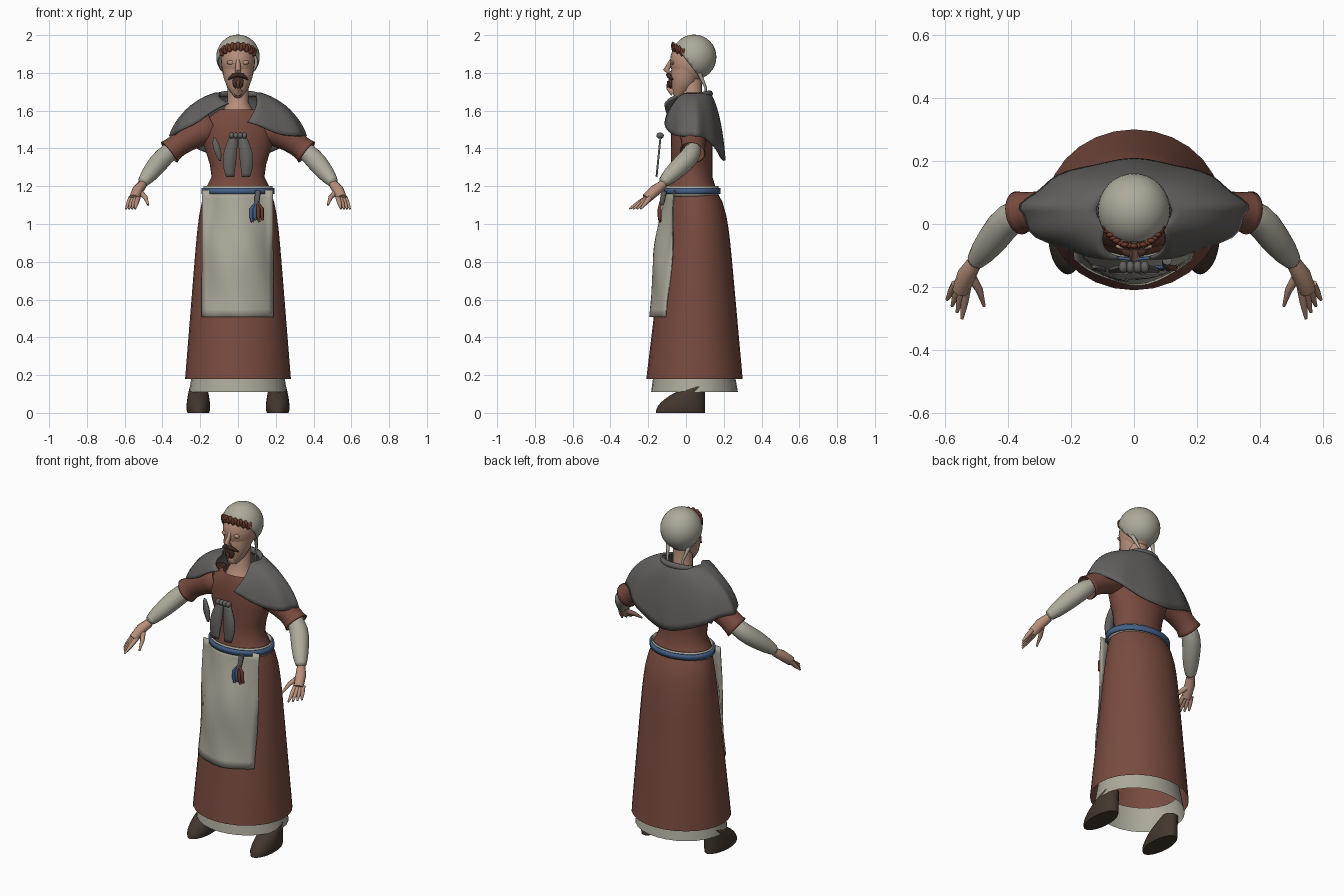
import bpy, bmesh
from math import sin, cos, pi, radians, sqrt
from mathutils import Vector, Matrix

if "Cube" in bpy.data.objects:
    bpy.data.objects.remove(bpy.data.objects["Cube"])


def material(name, *rgb):
    mat = bpy.data.materials.new(name)
    mat.use_nodes = True
    mat.diffuse_color = (*rgb, 1)
    mat.node_tree.nodes["Principled BSDF"].inputs["Base Color"].default_value = (*rgb, 1)
    return mat


RED = material("russet cloth", .19, .07, .05)
CREAM = material("cream linen", .42, .4, .33)
GREY = material("grey wool", .125, .12, .115)
SKIN = material("skin", .48, .28, .2)
BROWN = material("boot leather", .055, .038, .027)
BLUE = material("blue belt", .06, .12, .25)
HAIR = material("auburn hair", .15, .045, .025)
DARK = material("dark mouth", .06, .025, .018)
SIDES = {"left": 1, "right": -1}


def finish(name, bm, mat, smooth=0, thickness=0):
    bmesh.ops.recalc_face_normals(bm, faces=bm.faces)
    mesh = bpy.data.meshes.new(name)
    bm.to_mesh(mesh)
    bm.free()
    obj = bpy.data.objects.new(name, mesh)
    bpy.context.collection.objects.link(obj)
    mesh.materials.append(mat)
    for other in bpy.context.selected_objects:
        other.select_set(False)
    obj.select_set(True)
    bpy.context.view_layer.objects.active = obj
    bpy.ops.object.shade_smooth_by_angle(angle=radians(50))
    if smooth:
        modifier = obj.modifiers.new("Smooth", "SUBSURF")
        modifier.levels = modifier.render_levels = smooth
    if thickness:
        modifier = obj.modifiers.new("Thickness", "SOLIDIFY")
        modifier.thickness = thickness
        modifier.offset = 0


def mix(start, end, t):
    return start + (end - start) * t


def steps(count):
    return [i / count for i in range(count + 1)]


def bridge(bm, rings, closed=True, caps=False):
    rows = [[bm.verts.new(point) for point in ring] for ring in rings]
    size = len(rows[0])
    for low, high in zip(rows, rows[1:]):
        for i in range(size if closed else size - 1):
            j = (i + 1) % size
            bm.faces.new((low[i], low[j], high[j], high[i]))
    if caps:
        bm.faces.new(rows[0])
        bm.faces.new(rows[-1])


def loft(name, rings, mat, x=0, caps=False, **options):
    """Stack ellipses given as (height, half width, front, back)."""
    bm = bmesh.new()
    angles = [2 * pi * t for t in steps(28)[:-1]]
    bridge(bm, [[(x + width * cos(a), mix(front, back, (1 + sin(a)) / 2), z) for a in angles]
                for z, width, front, back in rings], caps=caps)
    finish(name, bm, mat, **options)


def add_tube(bm, path, radii, sides=8, caps=True):
    points = [Vector(p) for p in path]
    last = len(points) - 1
    rings = []
    for k, (point, radius) in enumerate(zip(points, radii)):
        along = (points[min(k + 1, last)] - points[max(k - 1, 0)]).normalized()
        across = along.cross(Vector((0, 1, 0)) if abs(along.y) < .9 else Vector((1, 0, 0))).normalized()
        up = along.cross(across)
        rings.append([point + radius * (across * cos(2 * pi * t) + up * sin(2 * pi * t)) for t in steps(sides)[:-1]])
    bridge(bm, rings, caps=caps)


def tube(name, path, radii, mat, sides=8, caps=True, **options):
    bm = bmesh.new()
    add_tube(bm, path, radii, sides, caps)
    finish(name, bm, mat, **options)


def add_ball(bm, centre, scale, detail=6):
    bmesh.ops.create_uvsphere(bm, u_segments=detail * 2, v_segments=detail, radius=1,
                              matrix=Matrix.Translation(centre) @ Matrix.Diagonal((*scale, 1)))


def ball(name, centre, scale, mat, detail=12):
    bm = bmesh.new()
    add_ball(bm, centre, scale, detail)
    finish(name, bm, mat)


# Skirt tapering to the waist, over an underskirt; both open at the hem
def skirt_ring(z):
    t = z - .18
    pinch = t ** 12
    return z, .28 - .08 * t - .03 * pinch, -.21 + .12 * t, .3 - .09 * t - .05 * pinch


def skirt_front(x, z):
    height, width, front, back = skirt_ring(z)
    return (front + back) / 2 - (back - front) / 2 * sqrt(max(0, 1 - (x / width) ** 2))


loft("skirt", [skirt_ring(mix(.18, 1.19, t)) for t in steps(14)], RED)
loft("underskirt", [(.11, .26, -.185, .275), (.25, .235, -.165, .25)], CREAM)


# Apron bulging over the front of the skirt, with its sides lying close
def apron_point(x, t):
    z = mix(.507, 1.18, t)
    clearance = .004 + (.014 + .024 * sin(pi * t) ** 3) * (1 - (x / .2) ** 2)
    ripple = .004 * sin(x * 30 + z * 14)
    return x, min(skirt_front(x, z) - clearance, mix(-.09, -.06, t)) - ripple, z


bm = bmesh.new()
bridge(bm, [[apron_point(mix(-.19, .185, u), t) for u in steps(16)] for t in steps(16)], closed=False)
finish("apron", bm, CREAM, thickness=.006)

# Waistband and belt
loft("waistband", [(z, .18, -.105, .17) for z in (1.145, 1.2)], CREAM, thickness=.006)
loft("belt", [(z, .188, -.112, .177) for z in (1.158, 1.19)], BLUE, thickness=.01)

# Bodice and bare neck
loft("bodice", [(1.17, .178, -.1, .167), (1.2, .165, -.095, .155)]
     + [(z, width, -.08, .14) for z, width in ((1.25, .14), (1.32, .15), (1.42, .183), (1.5, .19))]
     + [(1.56, .165, -.075, .13), (1.605, .1, -.06, .11)], RED)
tube("neck", [(0, .03, z) for z in (1.57, 1.61, 1.65, 1.78)], (.09, .075, .055, .055), SKIN, 16)

# Arms, hands and boots
for side, s in SIDES.items():
    tube(side + "_sleeve", [(s * .13, .04, 1.52), (s * .28, .04, 1.45), (s * .34, .04, 1.4), (s * .365, .035, 1.38)],
         (.085, .064, .058, .068), RED, 16, caps=False, smooth=1, thickness=.006)
    tube(side + "_forearm", [(s * .32, .05, 1.42), (s * .4, .02, 1.35), (s * .44, -.04, 1.3), (s * .52, -.14, 1.2)],
         (.045, .054, .054, .032), CREAM, 14, smooth=1)
    bm = bmesh.new()
    add_tube(bm, [(s * .505, -.12, 1.21), (s * .53, -.16, 1.18), (s * .55, -.21, 1.135)], (.024, .03, .027), 10)
    add_tube(bm, [(s * .52, -.16, 1.17), (s * .49, -.21, 1.14), (s * .475, -.26, 1.1)], (.016, .012, .005))
    for k in range(4):
        base = Vector((s * (.53 + .012 * k), -.205 + .005 * k, 1.14))
        tip = Vector((s * (.545 + .016 * k), -.3 + .02 * k, 1.08))
        add_tube(bm, [base, base.lerp(tip, .5), tip], (.014, .012, .005))
    finish(side + "_hand", bm, SKIN)
    loft(side + "_boot", [(z, mix(.057, .064, min(1, z / .02)) - z * z, -.16 + .15 * (z / .13) ** 2, .1)
                          for z in (.14 * t for t in steps(8))], BROWN, x=s * .21, caps=True)

# Shawl: a sweep round the shoulders, open at the front and pointed behind
bm = bmesh.new()
rows = []
for t in steps(12):
    out, drop = mix(t, sin(t * pi / 2), .6), mix(1 - t, cos(t * pi / 2), .6)
    start = radians(mix(-30, -82, t ** .4))
    row = []
    for u in steps(48):
        a = mix(start, pi - start, u)
        back, front = max(0, sin(a)), max(0, -sin(a))
        hem = 1.465 - .13 * back ** 3 + .08 * front ** 8
        fold = 1 + .025 * t * sin(9 * a)
        # the right front is folded up higher than the left
        lift = .1 * t * front ** 2 if cos(a) < 0 else 0
        row.append((mix(.12, .355, out) * cos(a) * fold,
                    .045 + mix(.08, .155, out) * (back ** 1.4 - front) * fold,
                    mix(hem, 1.69, drop) + lift))
    rows.append(row)
bridge(bm, rows, closed=False)
finish("shawl", bm, GREY, thickness=.012)
arc = [radians(mix(-20, 200, t)) for t in steps(14)]
tube("shawl_collar", [(.11 * cos(a), .045 + .08 * sin(a), 1.68 + .01 * sin(a)) for a in arc],
     [.006 + .012 * sin(pi * t) for t in steps(14)], GREY)

# Head and face
ball("head", (0, .02, 1.86), (.09, .105, .12), SKIN)
tube("jaw", [(0, .01, 1.84), (0, -.01, 1.77), (0, -.03, 1.72), (0, -.05, 1.675)], (.085, .075, .055, .02), SKIN, 16)
tube("nose", [(0, -.075, 1.87), (0, -.105, 1.815), (0, -.08, 1.795)], (.01, .016, .012), SKIN)
bm = bmesh.new()
for s in SIDES.values():
    add_ball(bm, (s * .037, -.071, 1.855), (.022, .01, .012))
finish("eyelids", bm, SKIN)
bm = bmesh.new()
for s in SIDES.values():
    add_tube(bm, [(0, -.095, 1.79), (s * .025, -.092, 1.785), (s * .052, -.07, 1.765)], (.011, .012, .004))
finish("moustache", bm, DARK)
ball("open_mouth", (0, -.08, 1.75), (.03, .014, .036), DARK)
tube("lower_lip", [(0, -.065, 1.7), (0, -.1, 1.72)], (.026, .006), SKIN)
tube("tongue", [(0, -.09, 1.755), (0, -.1, 1.715)], (.011, .004), HAIR)

# Fringe of flat curls under the cap
bm = bmesh.new()
for k, t in enumerate(steps(16)):
    a = radians(mix(-75, 75, t))
    add_ball(bm, (.09 * sin(a), .01 - .08 * cos(a), 1.895 + .045 * cos(a) + .004 * (-1) ** k), (.014, .009, .022))
finish("fringe", bm, HAIR)

# Cap cut along a slanted front edge, with ties at the nape
bm = bmesh.new()
add_ball(bm, (0, .043, 1.884), (.112, .115, .116), 16)
bmesh.ops.bisect_plane(bm, geom=bm.verts[:] + bm.edges[:] + bm.faces[:], plane_co=(0, -.06, 1.95),
                       plane_no=(0, 1, .77), clear_inner=True)
finish("cap", bm, CREAM, thickness=.006)
for side, s in SIDES.items():
    tube(side + "_cap_tie", [(s * .07, .07, 1.8), (s * .05, .105, 1.72), (s * .045, .1, 1.64)], (.012, .007, .004), CREAM)


# Hanging ornament standing clear of the chest
def ribbon(name, centre, half_width, length):
    bm = bmesh.new()
    bridge(bm, [[(centre(t) + half_width(t) * edge, -.135 - .1 * length * t, 1.46 - length * t) for edge in (-1, 1)]
                for t in steps(10)], closed=False)
    finish(name, bm, GREY, thickness=.01)


for side, s in SIDES.items():
    ribbon("ornament_%s_tail" % side, lambda t: s * (.024 + .022 * sin(2.2 * t)), lambda t: .022 + .014 * sin(pi * t), .21)
ribbon("ornament_blade", lambda t: mix(-.127, -.095, t), lambda t: .005 + .014 * sin(pi * t), .125)
bm = bmesh.new()
for t in steps(3):
    add_ball(bm, (mix(-.034, .034, t), -.137, 1.468), (.015, .02, .017))
finish("ornament_beads", bm, GREY)

# Strap and tassels hanging from the belt
tube("tool_strap", [(.105, -.115, 1.175), (.1, -.13, 1.1)], (.016, .012), GREY)
for k, mat in enumerate((BLUE, BLUE, HAIR, HAIR)):
    x = .07 + .019 * k
    tube("tassel_%d" % (k + 1), [(.1, -.135, 1.12), (x, -.14, 1.08), (x, -.14, 1.04), (x + .005, -.138, 1.01 + .01 * (k % 2))],
         (.005, .01, .01, .007), mat)
